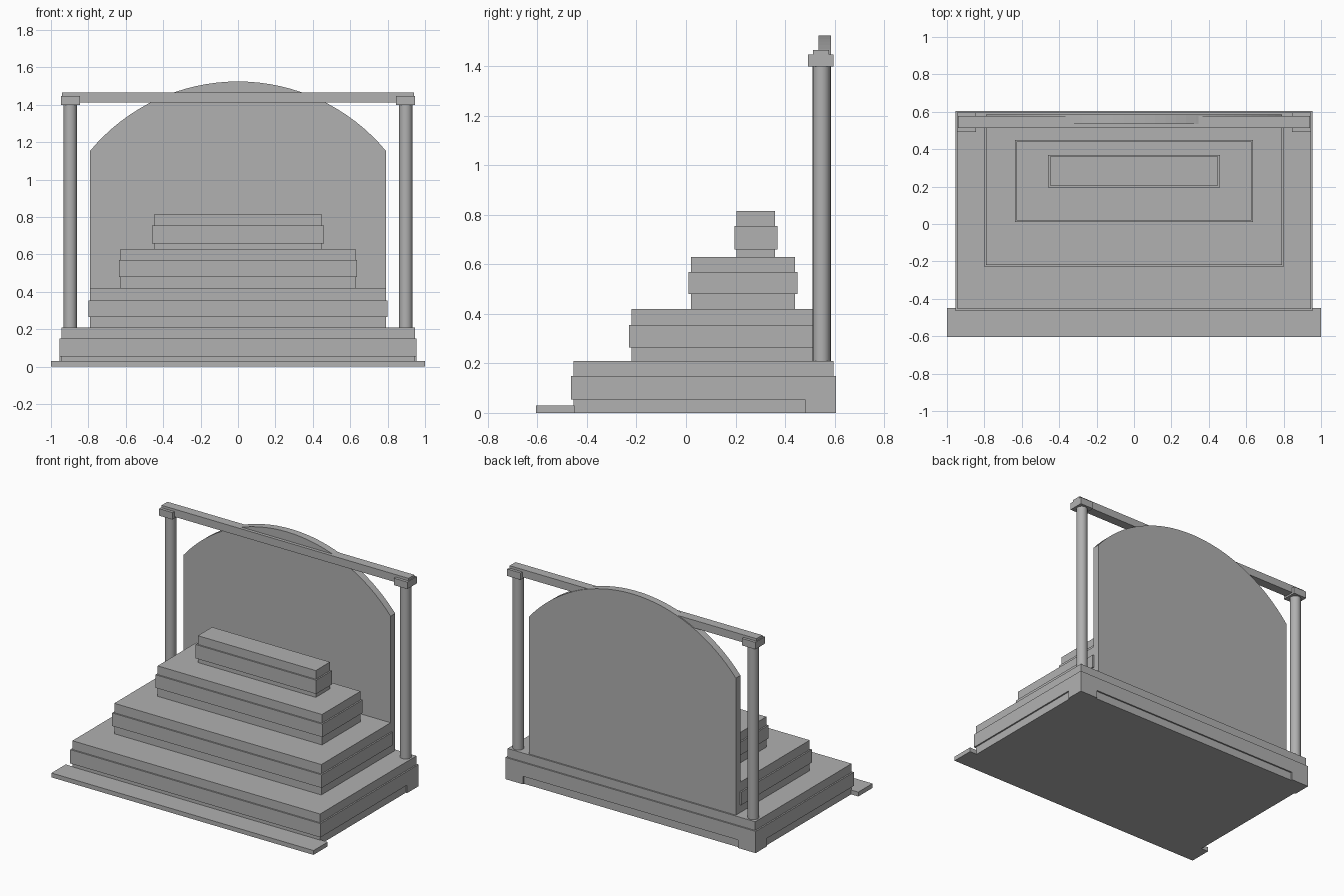
import bpy
import bmesh
import math

if "Cube" in bpy.data.objects:
    bpy.data.objects.remove(bpy.data.objects["Cube"], do_unlink=True)

# Single stone colour
stone = bpy.data.materials.new("grey_stone")
stone.use_nodes = True
GREY = (0.44, 0.44, 0.44, 1)
stone.diffuse_color = GREY
stone.node_tree.nodes["Principled BSDF"].inputs["Base Color"].default_value = GREY


def finish(name, bm):
    bmesh.ops.recalc_face_normals(bm, faces=bm.faces)
    mesh = bpy.data.meshes.new(name)
    bm.to_mesh(mesh)
    bm.free()
    mesh.materials.append(stone)
    obj = bpy.data.objects.new(name, mesh)
    bpy.context.collection.objects.link(obj)
    return obj


def box(name, x, y, z):
    """Axis-aligned block from (min, max) ranges."""
    bm = bmesh.new()
    bmesh.ops.create_cube(bm, size=1)
    for v in bm.verts:
        v.co = [(lo + hi) / 2 + c * (hi - lo)
                for c, (lo, hi) in zip(v.co, (x, y, z))]
    return finish(name, bm)


def tier(name, half, y, z, band_z, lip=0.01, back_lip=0.01):
    """Stepped block with a projecting band around it."""
    box(name, (-half, half), y, z)
    box(name + "_band", (-half - lip, half + lip),
        (y[0] - lip, y[1] + back_lip), band_z)


# Four stacked tiers and the front step
tier("base_tier", 0.945, (-0.455, 0.595), (0, 0.21), (0.055, 0.15))
tier("lower_tier", 0.79, (-0.22, 0.54), (0.21, 0.42), (0.265, 0.355), back_lip=0)
tier("middle_tier", 0.627, (0.02, 0.44), (0.42, 0.63), (0.48, 0.57))
tier("top_tier", 0.45, (0.205, 0.36), (0.63, 0.815), (0.66, 0.755))
box("front_step", (-1, 1), (-0.605, -0.45), (0, 0.03))

# Arched back panel
HALF, SPRING, APEX, BOTTOM = 0.79, 1.155, 1.525, 0.21
rise = APEX - SPRING
radius = (HALF ** 2 + rise ** 2) / (2 * rise)
sweep = math.asin(HALF / radius)
SEGMENTS = 32
outline = [(-HALF, BOTTOM)]
for i in range(SEGMENTS + 1):
    a = sweep * (2 * i / SEGMENTS - 1)
    outline.append((radius * math.sin(a), APEX - radius + radius * math.cos(a)))
outline.append((HALF, BOTTOM))
bm = bmesh.new()
face = bm.faces.new([bm.verts.new((x, 0.535, z)) for x, z in outline])
extruded = bmesh.ops.extrude_face_region(bm, geom=[face])
bmesh.ops.translate(bm, vec=(0, 0.05, 0), verts=[
    g for g in extruded["geom"] if isinstance(g, bmesh.types.BMVert)])
finish("arched_panel", bm)

# Crossbeam
box("crossbeam", (-0.942, 0.942), (0.513, 0.577), (1.412, 1.465))

# Posts, capitals and rear feet on both sides
for side, s in (("left", 1), ("right", -1)):
    bpy.ops.mesh.primitive_cylinder_add(
        vertices=16, radius=0.036, depth=1.2, location=(s * 0.897, 0.547, 0.805))
    post = bpy.context.object
    post.name = side + "_post"
    post.data.materials.append(stone)
    bpy.ops.object.shade_smooth_by_angle(angle=math.radians(35))

    box(side + "_capital", sorted((s * 0.845, s * 0.947)), (0.493, 0.596), (1.4, 1.448))
    box(side + "_rear_foot", sorted((s * 0.82, s * 0.955)), (0.48, 0.605), (0, 0.055))
